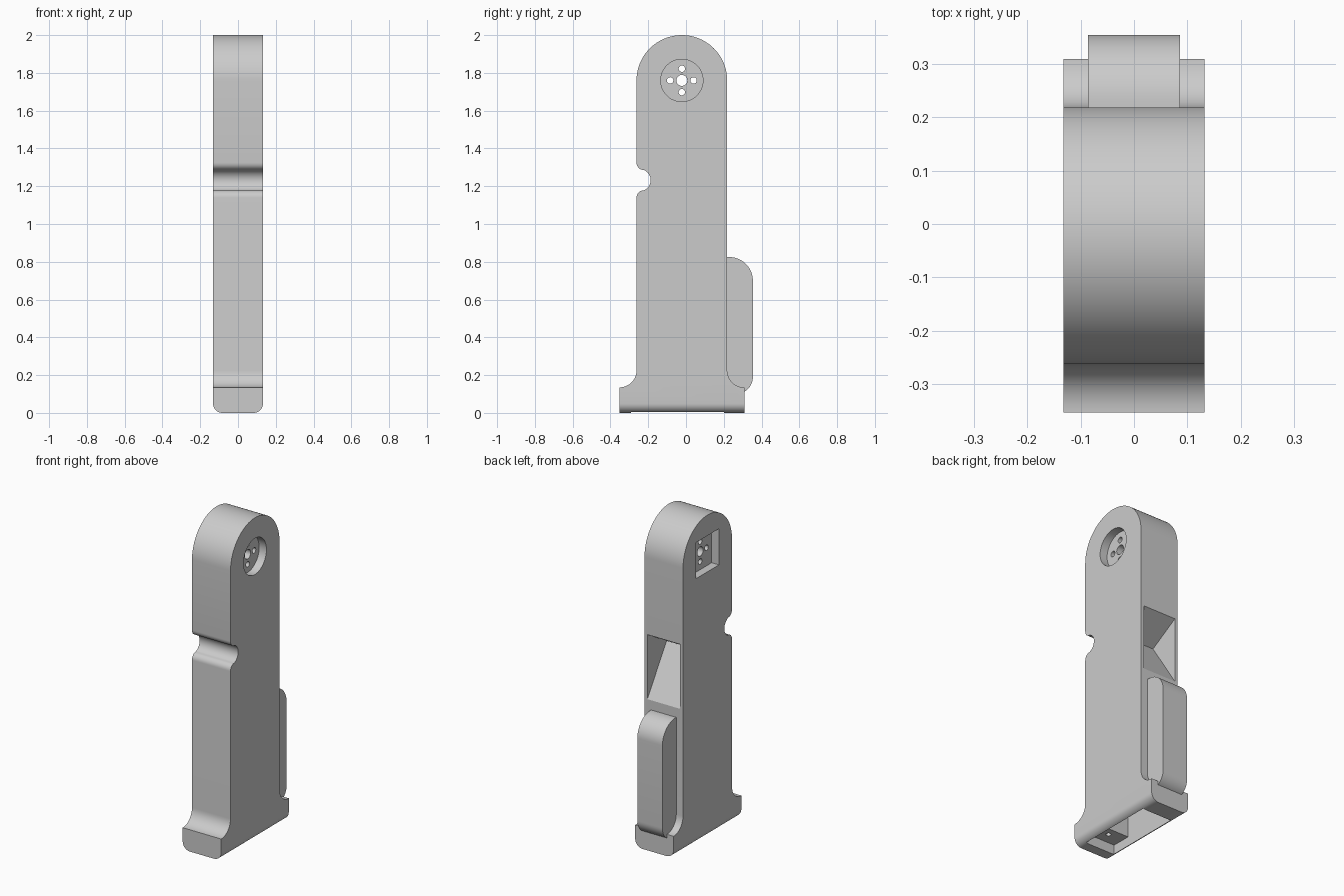
import bpy, bmesh, math

if "Cube" in bpy.data.objects:
    bpy.data.objects.remove(bpy.data.objects["Cube"])

W = 0.132                 # half width of the body
CY, CZ, R = -0.022, 1.76, 0.24   # rounded head

gray = bpy.data.materials.new("plain_gray")
gray.diffuse_color = (0.6, 0.6, 0.6, 1)
gray.use_nodes = True
gray.node_tree.nodes["Principled BSDF"].inputs["Base Color"].default_value = gray.diffuse_color


def arc(cy, cz, r, a0, a1, n):
    """Points on an arc in the YZ plane, angles in degrees."""
    return [(cy + r * math.cos(math.radians(a0 + (a1 - a0) * i / n)),
             cz + r * math.sin(math.radians(a0 + (a1 - a0) * i / n)))
            for i in range(n + 1)]


def prism(name, profile, x0, x1, bottom_round=0):
    """Extrude a YZ profile along X, optionally rounding the long bottom edges."""
    bm = bmesh.new()
    face = bm.faces.new([bm.verts.new((x0, y, z)) for y, z in profile])
    ext = bmesh.ops.extrude_face_region(bm, geom=[face])["geom"]
    bmesh.ops.translate(bm, vec=(x1 - x0, 0, 0),
                        verts=[v for v in ext if isinstance(v, bmesh.types.BMVert)])
    bmesh.ops.recalc_face_normals(bm, faces=bm.faces[:])
    if bottom_round:
        edges = [e for e in bm.edges if all(abs(v.co.z) < 1e-5 for v in e.verts)
                 and abs(e.verts[0].co.x - e.verts[1].co.x) < 1e-5]
        bmesh.ops.bevel(bm, geom=edges, offset=bottom_round, segments=8,
                        profile=0.5, affect='EDGES')
    mesh = bpy.data.meshes.new(name)
    bm.to_mesh(mesh)
    bm.free()
    mesh.materials.append(gray)
    ob = bpy.data.objects.new(name, mesh)
    bpy.context.collection.objects.link(ob)
    return ob


def rect(y0, y1, z0, z1):
    return [(y0, z0), (y1, z0), (y1, z1), (y0, z1)]


def disc(cy, cz, r, n):
    return arc(cy, cz, r, 0, 360, n)[:-1]


def cut(target, cutter):
    """Subtract the cutter and remove it."""
    mod = target.modifiers.new("cut", 'BOOLEAN')
    mod.operation, mod.solver, mod.object = 'DIFFERENCE', 'EXACT', cutter
    bpy.context.view_layer.objects.active = target
    bpy.ops.object.modifier_apply(modifier=mod.name)
    bpy.data.objects.remove(cutter)


def smooth(ob):
    bpy.ops.object.select_all(action='DESELECT')
    ob.select_set(True)
    bpy.context.view_layer.objects.active = ob
    bpy.ops.object.shade_smooth_by_angle(angle=math.radians(30))


# Body: flared foot, straight shaft, round head and a front thumb notch
profile = [(-0.353, 0), (0.309, 0), (0.309, 0.135)]
profile += arc(0.308, 0.225, 0.09, 270, 180, 10)
profile += arc(CY, CZ, R, 0, 180, 48)
profile += arc(-0.222, 1.325, 0.04, 180, 250, 6)
profile += arc(-0.245, 1.232, 0.058, 70, -70, 16)
profile += arc(-0.222, 1.139, 0.04, 110, 180, 6)
profile += arc(-0.352, 0.225, 0.09, 0, -90, 10)
profile += [(-0.353, 0.135)]
body = prism("body", profile, -W, W, bottom_round=0.05)

# Head recesses: round on the right, square on the left, joined by bolt holes
cut(body, prism("round_recess", disc(CY, CZ, 0.112, 48), W - 0.05, W + 0.1))
cut(body, prism("square_recess", rect(CY - 0.112, CY + 0.112, CZ - 0.112, CZ + 0.112),
                -W - 0.1, -W + 0.05))
for dy, dz, r in [(0, 0, 0.029), (0.062, 0, 0.017), (-0.062, 0, 0.017),
                  (0, 0.062, 0.017), (0, -0.062, 0.017)]:
    cut(body, prism("bolt_hole", disc(CY + dy, CZ + dz, r, 24), -0.3, 0.3))

# Wedge pocket in the back face
cut(body, prism("wedge_pocket", [(0.03, 1.175), (0.218, 0.885), (0.218, 0.865), (0.25, 0.865),
                                 (0.25, 1.285), (0.218, 1.285)], -0.112, 0.112))

# Hollow under the foot with a raised ledge and screw hole at the front
cut(body, prism("foot_hollow", [(-0.29, -0.1), (0.2, -0.1), (0.2, 0.4), (-0.17, 0.4),
                                (-0.17, 0.06), (-0.29, 0.06)], -0.1, 0.1))
screw = prism("screw_hole", disc(0, 0, 0.015, 16), -0.06, 0.06)
screw.rotation_euler = (0, math.pi / 2, 0)
screw.location = (0, -0.22, 0.06)
bpy.context.view_layer.update()
cut(body, screw)
smooth(body)

# Rounded block on the back of the shaft
block = [(0.21, 0.1), (0.262, 0.1)]
block += arc(0.264, 0.19, 0.09, 270, 360, 12)
block += arc(0.229, 0.7, 0.125, 0, 90, 16)
block += [(0.21, 0.825)]
smooth(prism("back_block", block, -0.086, 0.086))
